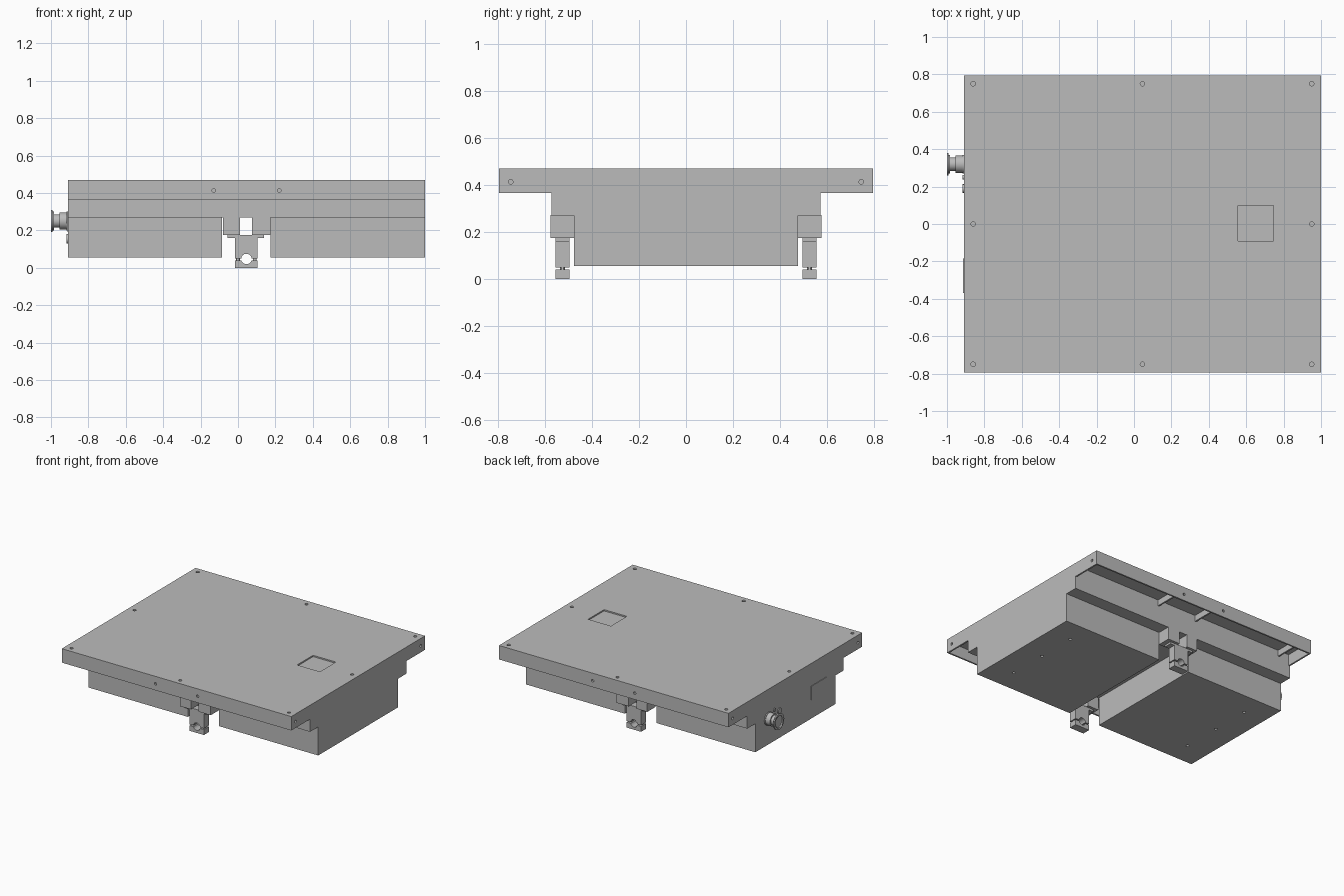
import bpy
from math import pi
from mathutils import Vector

cube = bpy.data.objects.get("Cube")
if cube:
    bpy.data.objects.remove(cube, do_unlink=True)

grey = bpy.data.materials.new("light_grey_metal")
grey.use_nodes = True
grey.diffuse_color = (0.5, 0.5, 0.5, 1)
grey.node_tree.nodes["Principled BSDF"].inputs["Base Color"].default_value = (0.5, 0.5, 0.5, 1)

AXES = {"x": (0, pi / 2, 0), "y": (pi / 2, 0, 0), "z": (0, 0, 0)}
LEFT, RIGHT, DEPTH = 1.0, -0.91, 0.795
MID = 0.045


def finish(name):
    ob = bpy.context.object
    ob.name = name
    ob.data.materials.append(grey)
    bpy.ops.object.transform_apply(location=False, rotation=True, scale=True)
    return ob


def box(name, x, y, z):
    lo, hi = Vector((min(x), min(y), min(z))), Vector((max(x), max(y), max(z)))
    bpy.ops.mesh.primitive_cube_add(size=1, location=(lo + hi) / 2)
    bpy.context.object.scale = hi - lo
    return finish(name)


def rod(name, center, radius, length, axis, sides=24):
    bpy.ops.mesh.primitive_cylinder_add(vertices=sides, radius=radius, depth=length,
                                        location=center, rotation=AXES[axis])
    ob = finish(name)
    if sides > 8:
        bpy.ops.object.shade_smooth_by_angle()
    return ob


def cut(target, cutters):
    for c in cutters:
        c.hide_render = True
        mod = target.modifiers.new("cut", "BOOLEAN")
        mod.operation, mod.object, mod.solver = "DIFFERENCE", c, "EXACT"
        bpy.context.view_layer.objects.active = target
        bpy.ops.object.modifier_apply(modifier=mod.name)
        bpy.data.objects.remove(c, do_unlink=True)


# Cover plate with window and screw holes, over a backing sheet
cover = box("cover_plate", (RIGHT, LEFT), (-DEPTH, DEPTH), (0.46, 0.47))
holes = [rod("hole", (x, y, 0.465), 0.012, 0.04, "z", 16)
         for x in (-0.86, MID, 0.95) for y in (-0.75, 0, 0.75) if (x, y) != (MID, 0)]
cut(cover, holes + [box("window_cutter", (0.555, 0.745), (-0.09, 0.1), (0.44, 0.49))])
box("backing_sheet", (RIGHT + 0.005, LEFT - 0.005), (-0.79, 0.79), (0.45, 0.459))

# Skirt around the cover
for name, x in (("left_skirt", LEFT), ("right_skirt", RIGHT)):
    inner = x - 0.012 if x > 0 else x + 0.012
    wall = box(name, (x, inner), (-DEPTH, DEPTH), (0.365, 0.46))
    cut(wall, [rod("hole", (x, y, 0.413), 0.01, 0.06, "x", 16) for y in (-0.745, 0.745)])

# Main housing: upper box and two lower boxes with a channel between them
box("upper_housing", (RIGHT, LEFT), (-0.475, 0.475), (0.27, 0.45))
for name, x, screw_x in (("left_lower_housing", (0.175, LEFT), 0.82),
                         ("right_lower_housing", (RIGHT, -0.085), -0.73)):
    lower = box(name, x, (-0.475, 0.475), (0.055, 0.27))
    cut(lower, [rod("hole", (screw_x, y, 0.055), 0.011, 0.03, "z", 16) for y in (-0.3, 0, 0.3)])

# Parts repeated at the front and the back
for side, s in (("front", -1), ("back", 1)):
    wall = box(side + "_skirt", (RIGHT + 0.012, LEFT - 0.012),
               (s * DEPTH, s * (DEPTH - 0.012)), (0.365, 0.46))
    cut(wall, [rod("hole", (x, s * DEPTH, 0.413), 0.01, 0.06, "y", 16) for x in (-0.13, 0.22)])
    box(side + "_rail", (RIGHT, LEFT), (s * 0.475, s * 0.572), (0.27, 0.45))
    for x in (0.26, -0.07, -0.81):
        box(side + "_gusset", (x - 0.006, x + 0.006), (s * 0.572, s * 0.783), (0.405, 0.45))

    # Bracket legs and mounting flange
    for x in ((-0.08, 0.01), (0.075, 0.175)):
        box(side + "_bracket_leg", x, (s * 0.475, s * 0.575), (0.175, 0.272))
    box(side + "_mounting_flange", (-0.055, 0.14), (s * 0.495, s * 0.555), (0.16, 0.175))

    # Split clamp with a round bore
    clamp = box(side + "_clamp", (-0.015, 0.105), (s * 0.495, s * 0.555), (0, 0.176))
    cut(clamp, [rod("bore", (MID, s * 0.525, 0.047), 0.028, 0.2, "y", 32),
                box("slit", (-0.1, 0.2), (s * 0.4, s * 0.6), (0.04, 0.049))])
    for x in (0.0, 0.09):
        rod(side + "_clamp_screw", (x, s * 0.525, 0.045), 0.01, 0.03, "z", 12)

# Round connector on the right side, built outwards from the housing
Y, Z = 0.32, 0.25
for name, x0, x1, r in (("connector_base", -0.905, -0.918, 0.05),
                        ("connector_body", -0.918, -0.955, 0.046),
                        ("connector_neck", -0.955, -0.985, 0.036),
                        ("connector_rim", -0.983, -0.991, 0.05),
                        ("connector_lip", -0.991, -1.0, 0.06)):
    ob = rod(name, ((x0 + x1) / 2, Y, Z), r, abs(x1 - x0), "x", 32)
    if name == "connector_lip":
        cut(ob, [rod("socket", (-1, Y, Z), 0.045, 0.016, "x", 32)])

# Small fittings and the side panel
for name, y, z, r in (("indicator_ring", 0.19, 0.26, 0.022),
                      ("small_button", 0.25, 0.29, 0.012),
                      ("lower_button", 0.19, 0.155, 0.025)):
    rod(name, (-0.91, y, z), r, 0.014, "x")
box("side_panel", (-0.908, -0.914), (-0.37, -0.185), (0.195, 0.3))
